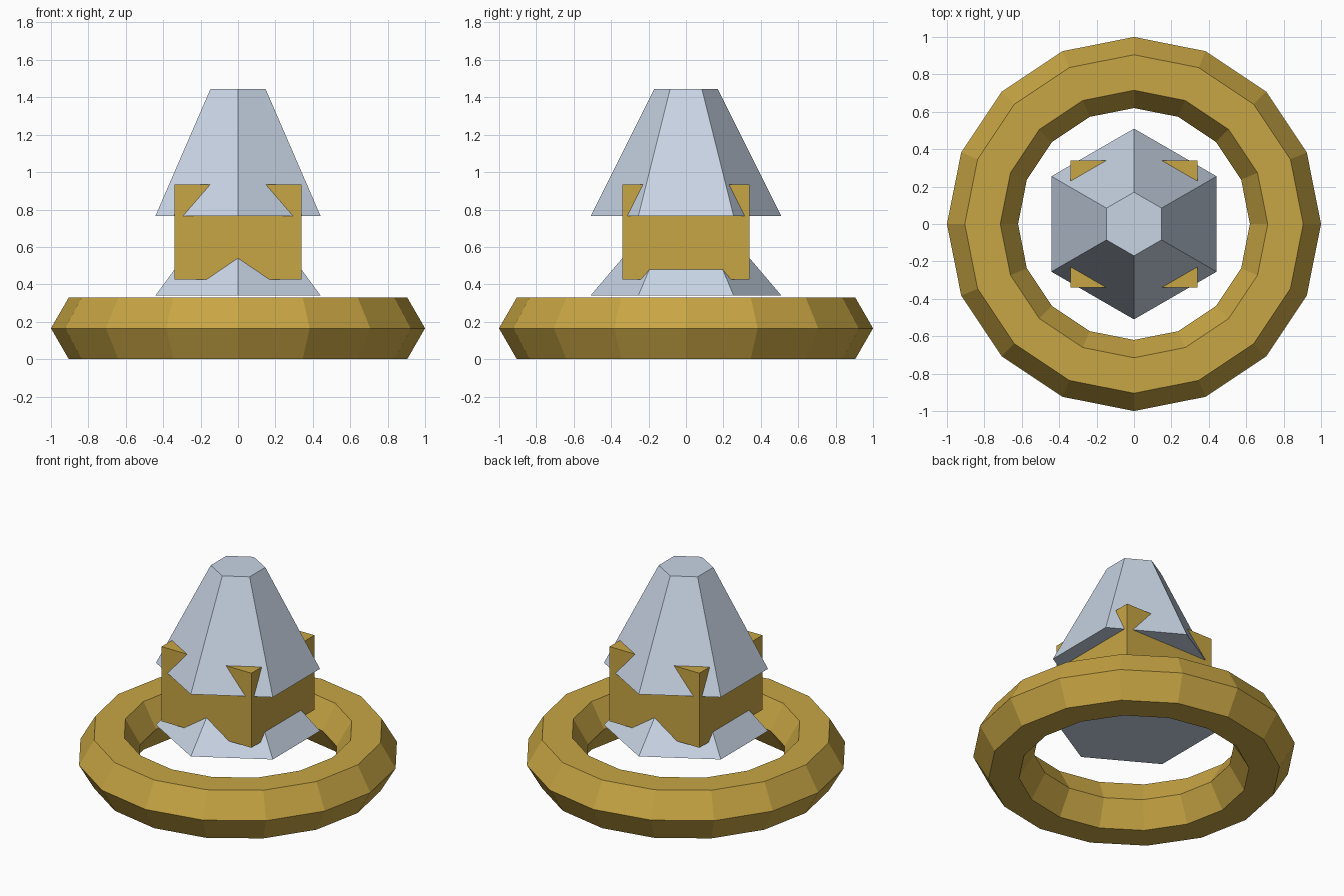
import bpy

default = bpy.data.objects.get("Cube")
if default:
    bpy.data.objects.remove(default, do_unlink=True)


def make_material(name, rgb):
    mat = bpy.data.materials.new(name)
    mat.use_nodes = True
    colour = (*rgb, 1.0)
    mat.diffuse_color = colour
    mat.node_tree.nodes["Principled BSDF"].inputs["Base Color"].default_value = colour
    return mat


gold = make_material("gold", (0.58, 0.38, 0.058))
steel = make_material("pale_steel", (0.58, 0.66, 0.78))


def finish(name, mat):
    obj = bpy.context.object
    obj.name = name
    obj.data.name = name
    obj.data.materials.clear()
    obj.data.materials.append(mat)
    return obj


def hex_cone(name, bottom, height, r_bottom, r_top):
    """Six-sided tapered shell with corners on the y axis."""
    bpy.ops.mesh.primitive_cone_add(
        vertices=6, radius1=r_bottom, radius2=r_top, depth=height,
        location=(0, 0, bottom + height / 2))
    return finish(name, steel)


# Faceted ring lying on the ground
bpy.ops.mesh.primitive_torus_add(
    major_segments=16, minor_segments=6, major_radius=0.81, minor_radius=0.19,
    location=(0, 0, 0.165))
finish("base_ring", gold)

# Lower skirt, square core and upper hood
hex_cone("lower_skirt", 0.34, 0.40, 0.51, 0.17)
hex_cone("upper_hood", 0.765, 0.68, 0.51, 0.17)

bpy.ops.mesh.primitive_cube_add(size=1, location=(0, 0, 0.68))
core = finish("core_block", gold)
core.scale = (0.68, 0.68, 0.51)
